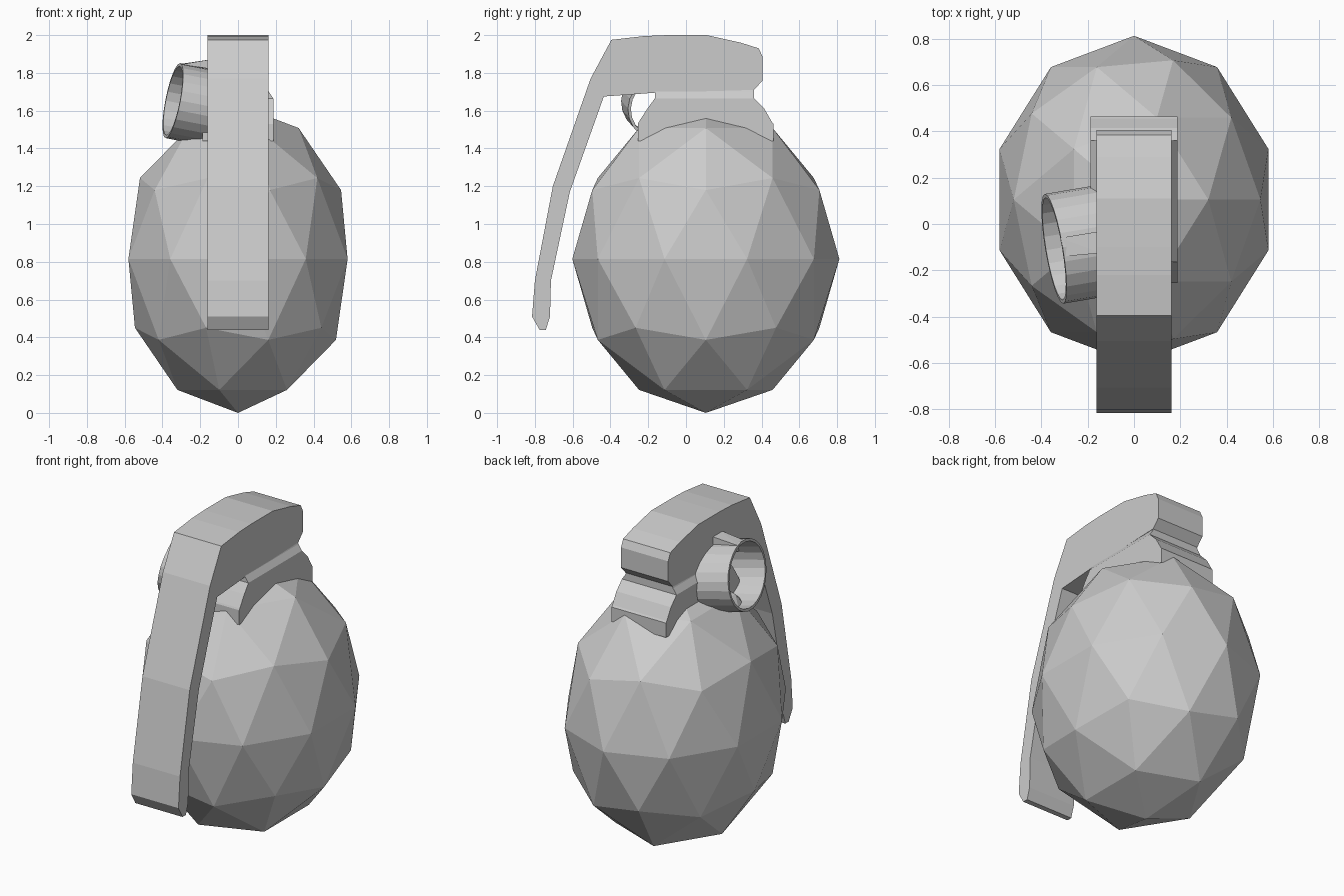
import bpy, bmesh
from math import radians, cos, sin, pi
from mathutils import Matrix, Vector

if "Cube" in bpy.data.objects:
    bpy.data.objects.remove(bpy.data.objects["Cube"])


def add_object(name, bm):
    bmesh.ops.recalc_face_normals(bm, faces=bm.faces)
    mesh = bpy.data.meshes.new(name)
    bm.to_mesh(mesh)
    bm.free()
    obj = bpy.data.objects.new(name, mesh)
    bpy.context.collection.objects.link(obj)
    return obj


def loft(name, rings, cap=True, closed=False):
    """Skin a list of vertex rings that share the same point count."""
    bm = bmesh.new()
    vs = [[bm.verts.new(p) for p in ring] for ring in rings]
    pairs = list(zip(vs, vs[1:])) + ([(vs[-1], vs[0])] if closed else [])
    n = len(vs[0])
    for a, b in pairs:
        for i in range(n):
            j = (i + 1) % n
            bm.faces.new((a[i], a[j], b[j], b[i]))
    if cap:
        bm.faces.new(vs[0])
        bm.faces.new(vs[-1])
    return add_object(name, bm)


# faceted egg-shaped body
bm = bmesh.new()
bmesh.ops.create_icosphere(bm, subdivisions=2, radius=1, matrix=(
    Matrix.Translation((0, 0.105, 0.815)) @ Matrix.Diagonal((0.61, 0.707, 0.815, 1))))
add_object("body", bm)

# head and safety lever, one side profile (y, z) extruded across x
profile = [(-0.395, 1.975), (-0.22, 1.995), (-0.10, 2.0), (0.11, 2.0), (0.29, 1.96),
           (0.385, 1.93), (0.406, 1.885), (0.406, 1.76), (0.36, 1.71), (-0.165, 1.695),
           (-0.435, 1.675), (-0.615, 1.17), (-0.715, 0.70), (-0.72, 0.51), (-0.742, 0.44),
           (-0.775, 0.44), (-0.815, 0.51), (-0.80, 0.70), (-0.705, 1.20), (-0.505, 1.77)]
loft("lever", [[(x, y, z) for y, z in profile] for x in (-0.162, 0.162)])

# flared neck between head and body: z, front y, back y, half width
sections = [(1.72, -0.165, 0.36, 0.155), (1.70, -0.165, 0.36, 0.163),
            (1.665, -0.165, 0.36, 0.187), (1.61, -0.205, 0.415, 0.187),
            (1.54, -0.25, 0.455, 0.187), (1.53, -0.255, 0.463, 0.187),
            (1.44, -0.255, 0.463, 0.187)]
loft("neck", [[(-w, a, z), (w, a, z), (w, b, z), (-w, b, z)] for z, a, b, w in sections])

# tilted pull ring: wide band with a thin wall
tilt = (Matrix.Translation((-0.345, -0.107, 1.653))
        @ Matrix.Rotation(radians(9.6), 4, 'Z') @ Matrix.Rotation(radians(10.8), 4, 'Y'))


def ring(x, inset):
    return [tilt @ Vector((x, (0.24 - inset) * cos(2 * pi * i / 24),
                           (0.202 - inset) * sin(2 * pi * i / 24))) for i in range(24)]


loft("pull_ring", [ring(0, 0), ring(0.22, 0), ring(0.22, 0.016), ring(0, 0.016)],
     cap=False, closed=True)

# small pin wedge on top of the ring
bm = bmesh.new()
for p in [(-0.32, -0.06, 1.845), (-0.30, -0.14, 1.845), (-0.14, -0.03, 1.872),
          (-0.14, -0.125, 1.872), (-0.14, -0.03, 1.82), (-0.14, -0.125, 1.82)]:
    bm.verts.new(p)
bmesh.ops.convex_hull(bm, input=bm.verts)
add_object("pin", bm)
